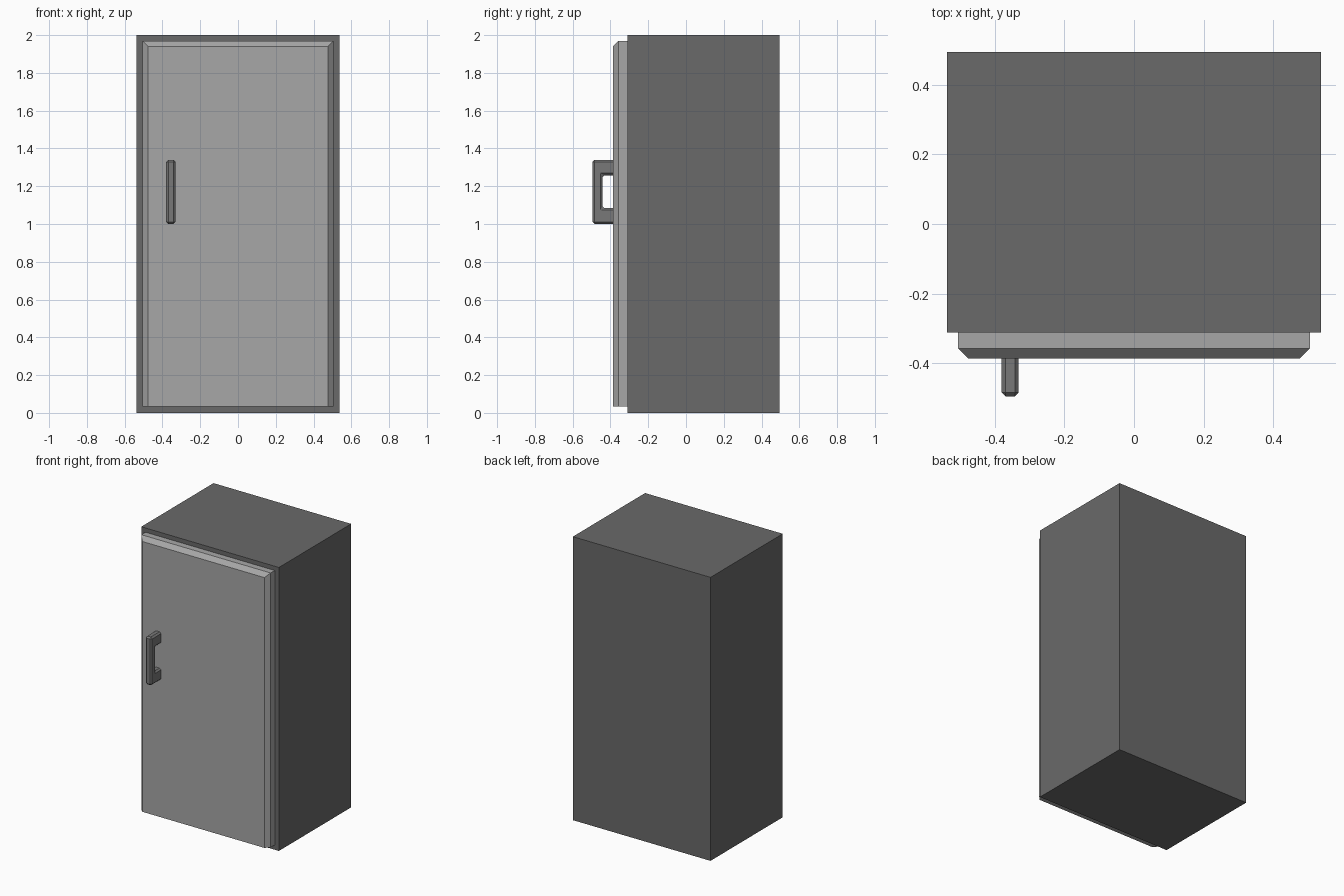
import bpy, bmesh

if "Cube" in bpy.data.objects:
    bpy.data.objects.remove(bpy.data.objects["Cube"])


def finish(bm, name, grey):
    bmesh.ops.recalc_face_normals(bm, faces=bm.faces)
    me = bpy.data.meshes.new(name)
    bm.to_mesh(me)
    bm.free()
    mat = bpy.data.materials.new(name + "_grey")
    mat.diffuse_color = (grey, grey, grey, 1)
    mat.use_nodes = True
    mat.node_tree.nodes["Principled BSDF"].inputs["Base Color"].default_value = mat.diffuse_color
    me.materials.append(mat)
    ob = bpy.data.objects.new(name, me)
    bpy.context.collection.objects.link(ob)
    return ob


def box(lo, hi):
    bm = bmesh.new()
    bmesh.ops.create_cube(bm, size=1)
    for v in bm.verts:
        v.co = [(a + b) / 2 + c * (b - a) for a, b, c in zip(lo, hi, v.co)]
    return bm


# Cabinet body
finish(box((-0.537, -0.311, 0), (0.537, 0.494, 2)), "cabinet_body", 0.144)

# Door, chamfered along the front left, right and top edges only
y0 = -0.386
bm = box((-0.505, y0, 0.034), (0.505, -0.311, 1.97))
edges = [e for e in bm.edges
         if all(abs(v.co.y - y0) < 1e-4 for v in e.verts)
         and max(v.co.z for v in e.verts) > 1]
bmesh.ops.bevel(bm, geom=edges, offset=0.029, segments=1, affect='EDGES')
finish(bm, "door", 0.386)

# Handle: U-shaped side profile extruded sideways, ends sunk into the door
profile = [(-0.37, 1.0), (-0.495, 1.0), (-0.495, 1.34), (-0.37, 1.34),
           (-0.37, 1.258), (-0.442, 1.258), (-0.442, 1.084), (-0.37, 1.084)]
bm = bmesh.new()
left = bm.faces.new([bm.verts.new((-0.38, y, z)) for y, z in profile])
right = bm.faces.new([bm.verts.new((-0.331, y, z)) for y, z in profile])
bmesh.ops.bridge_loops(bm, edges=list(left.edges) + list(right.edges))
handle = finish(bm, "door_handle", 0.19)
bev = handle.modifiers.new("bevel", 'BEVEL')
bev.width = 0.011
bev.segments = 1
bev.limit_method = 'ANGLE'
